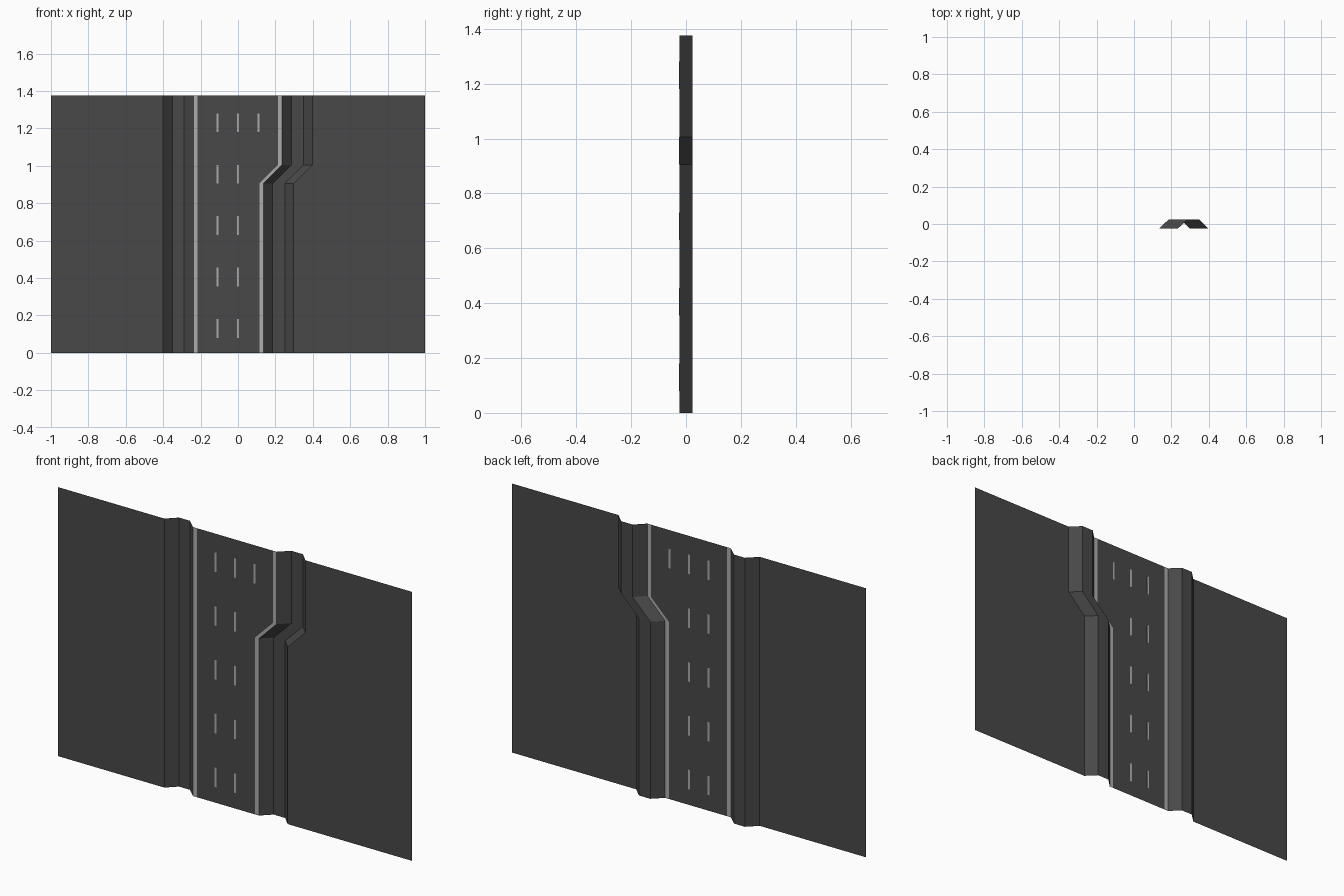
import bpy, bmesh

if "Cube" in bpy.data.objects:
    bpy.data.objects.remove(bpy.data.objects["Cube"])

HEIGHT = 1.375
LOW, HIGH = -0.024, 0.024          # ground level and bank crest level (y)
BEND = [(0, 0), (0.905, 0), (1.005, 0.1), (HEIGHT, 0.1)]   # (z, sideways shift)


def material(name, v):
    m = bpy.data.materials.new(name)
    m.diffuse_color = (v, v, v, 1)
    m.use_nodes = True
    m.node_tree.nodes["Principled BSDF"].inputs["Base Color"].default_value = m.diffuse_color
    return m


asphalt = material("asphalt", 0.065)
paint = material("paint", 0.42)


def add_object(name, bm, mat):
    me = bpy.data.meshes.new(name)
    bm.to_mesh(me)
    bm.free()
    me.materials.append(mat)
    ob = bpy.data.objects.new(name, me)
    bpy.context.collection.objects.link(ob)
    return ob


def sheet(name, profile, mat, path=BEND):
    """Sweep a profile of (x, y, follows_bend) up the path."""
    bm = bmesh.new()
    rows = [[bm.verts.new((x + s * f, y, z)) for x, y, f in profile] for z, s in path]
    for a, b in zip(rows, rows[1:]):
        for i in range(len(profile) - 1):
            bm.faces.new((a[i], a[i + 1], b[i + 1], b[i]))
    return add_object(name, bm, mat)


STRAIGHT = [(0, 0), (HEIGHT, 0)]

# Left side: flat ground, bank, edge line
sheet("left_ground", [(-1, LOW, 0), (-0.40, LOW, 0)], asphalt, STRAIGHT)
sheet("left_bank", [(-0.40, LOW, 0), (-0.35, HIGH, 0), (-0.288, HIGH, 0), (-0.238, LOW, 0)],
      asphalt, STRAIGHT)
sheet("left_edge_line", [(-0.238, LOW, 0), (-0.216, LOW, 0)], paint, STRAIGHT)

# Carriageway, widening at the bend
sheet("road", [(-0.216, LOW, 0), (0.114, LOW, 1)], asphalt)

# Right side follows the bend
sheet("right_edge_line", [(0.114, LOW, 1), (0.135, LOW, 1)], paint)
sheet("right_bank", [(0.135, LOW, 1), (0.185, HIGH, 1), (0.25, HIGH, 1), (0.298, LOW, 1)], asphalt)
sheet("right_ground", [(0.298, LOW, 1), (1, LOW, 0)], asphalt)


# Lane dashes, readable from both faces of the sheet
def dash(name, x, z):
    bm = bmesh.new()
    bmesh.ops.create_cube(bm, size=1)
    ob = add_object(name, bm, paint)
    ob.location = (x, LOW, z)
    ob.scale = (0.011, 0.002, 0.1)


for row in range(5):
    for x in (-0.11, 0.0, 0.11):
        if x < 0.05 or row == 4:   # third lane only exists above the bend
            dash("lane_dash", x, 0.13 + 0.275 * row)
